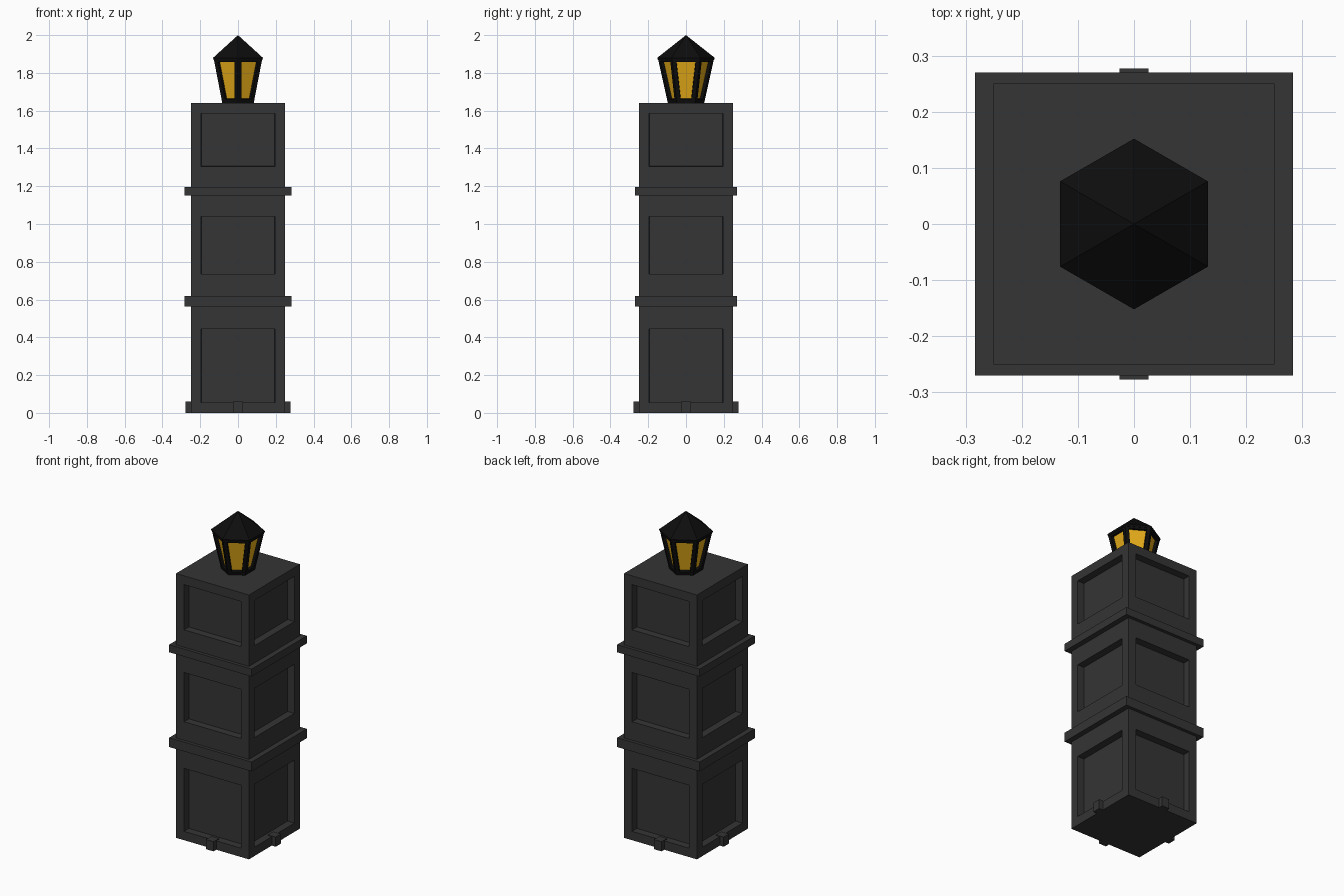
import bpy, bmesh
from math import cos, sin, pi, sqrt

if "Cube" in bpy.data.objects:
    bpy.data.objects.remove(bpy.data.objects["Cube"])


def material(name, rgb):
    m = bpy.data.materials.new(name)
    m.diffuse_color = (*rgb, 1)
    m.use_nodes = True
    m.node_tree.nodes["Principled BSDF"].inputs["Base Color"].default_value = m.diffuse_color
    return m


STONE = material("dark_stone", (0.035, 0.035, 0.035))
IRON = material("black_iron", (0.004, 0.004, 0.004))
GLASS = material("amber_glass", (0.8, 0.42, 0.01))


def loft(name, sides, start, rings, mats, panels=(), inset=0.0, depth=0.0):
    """Stack polygon rings (radius, z); sink a panel into the side faces of the listed bands."""
    bm = bmesh.new()
    loops = []
    for r, z in rings:
        n = sides if r > 0 else 1
        loops.append([bm.verts.new((r * cos(start + 2 * pi * i / sides),
                                    r * sin(start + 2 * pi * i / sides), z)) for i in range(n)])
    sunk = []
    for b, (lo, hi) in enumerate(zip(loops, loops[1:])):
        for i in range(sides):
            j = (i + 1) % sides
            top = [hi[j], hi[i]] if len(hi) > 1 else [hi[0]]
            f = bm.faces.new([lo[i], lo[j]] + top)
            if b in panels:
                sunk.append(f)
    bm.faces.new(loops[0][::-1])
    if len(loops[-1]) > 1:
        bm.faces.new(loops[-1])
    bm.normal_update()
    if sunk:
        bmesh.ops.inset_individual(bm, faces=sunk, thickness=inset, depth=0, use_even_offset=True)
        bm.normal_update()
        bmesh.ops.inset_individual(bm, faces=sunk, thickness=0.001, depth=-depth, use_even_offset=True)
        for f in sunk:
            f.material_index = len(mats) - 1
    me = bpy.data.meshes.new(name)
    bm.to_mesh(me)
    bm.free()
    for m in mats:
        me.materials.append(m)
    ob = bpy.data.objects.new(name, me)
    bpy.context.collection.objects.link(ob)
    return ob


def box(name, loc, size):
    bpy.ops.mesh.primitive_cube_add(size=1, location=loc)
    ob = bpy.context.object
    ob.name = name
    ob.scale = size
    ob.data.materials.append(STONE)


# Square column with three tiers of recessed panels
R = 0.25 * sqrt(2)
loft("column", 4, pi / 4, [(R, z) for z in (0, 0.50, 0.68, 1.095, 1.25, 1.64)],
     [STONE], panels=(0, 2, 4), inset=0.055, depth=0.045)

# Projecting bands between the tiers
for name, z0, z1 in (("lower_band", 0.562, 0.62), ("upper_band", 1.15, 1.197)):
    box(name, (0, 0, (z0 + z1) / 2), (0.566, 0.54, z1 - z0))

# Small lugs at the foot of each side
for s, side in ((-1, "a"), (1, "b")):
    box("foot_lug_y_" + side, (0, s * 0.25, 0.03), (0.052, 0.054, 0.06))
    box("foot_lug_x_" + side, (s * 0.25, 0, 0.03), (0.054, 0.052, 0.06))

# Hexagonal lantern: flared frame with sunken glass, and a pointed roof
loft("lantern_body", 6, pi / 2, [(0.096, 1.64), (0.149, 1.878)], [IRON, GLASS],
     panels=(0,), inset=0.021, depth=0.018)
loft("lantern_roof", 6, pi / 2, [(0.149, 1.868), (0.152, 1.88), (0, 2.0)], [IRON])
